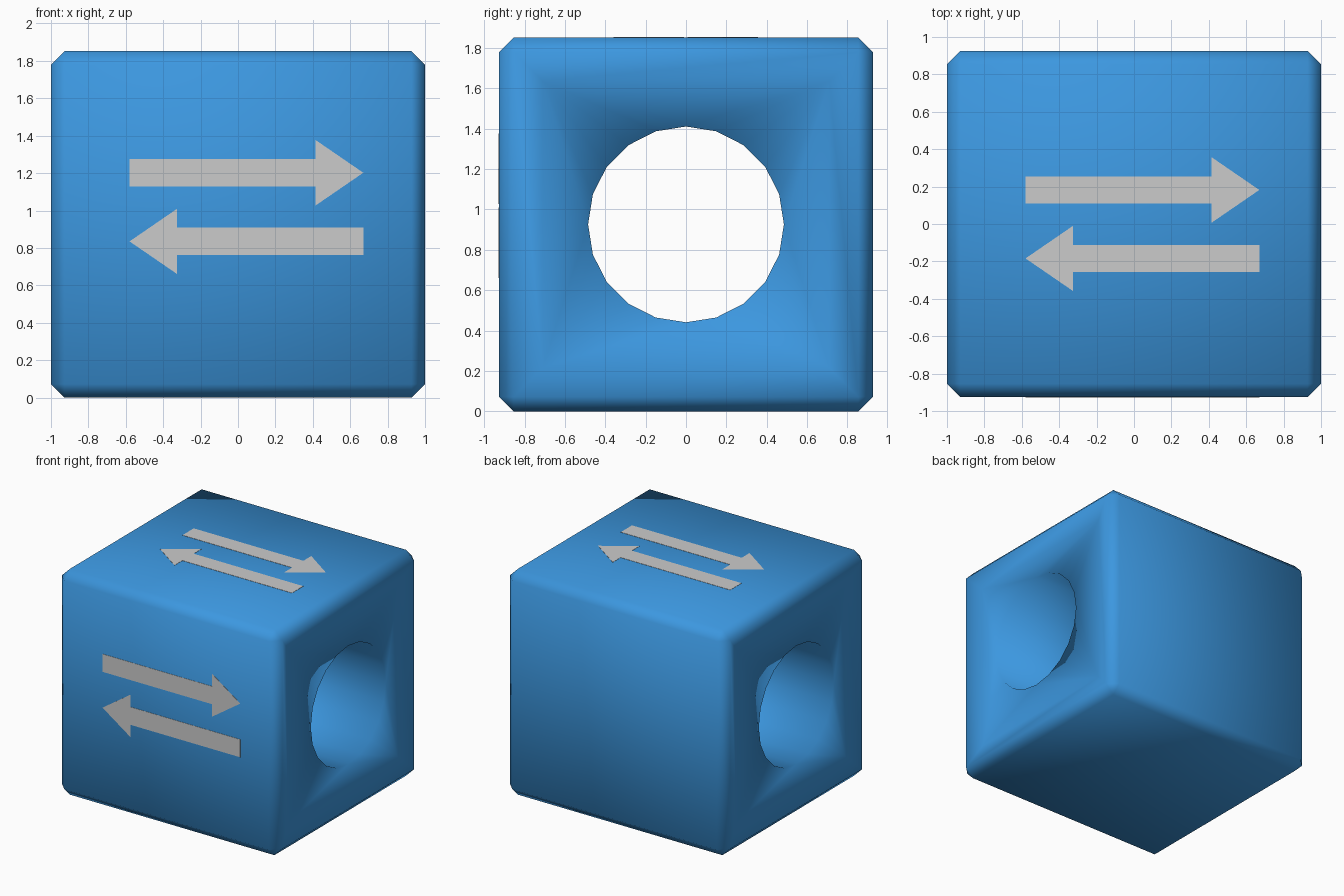
import bpy, bmesh, math
from mathutils import Matrix

if "Cube" in bpy.data.objects:
    bpy.data.objects.remove(bpy.data.objects["Cube"])

HALF = 0.926        # half height / depth of the block
BEVEL = 0.072
RING, RING_X = 0.65, 0.957   # sunken square around each hole
RADIUS, SIDES = 0.485, 20

blue = bpy.data.materials.new("blue")
blue.diffuse_color = (0.045, 0.31, 0.74, 1)
blue.use_nodes = True
blue.node_tree.nodes["Principled BSDF"].inputs["Base Color"].default_value = blue.diffuse_color


def add_object(name, bm, material=None):
    mesh = bpy.data.meshes.new(name)
    bm.to_mesh(mesh)
    bm.free()
    obj = bpy.data.objects.new(name, mesh)
    bpy.context.collection.objects.link(obj)
    if material:
        mesh.materials.append(material)
    return obj


# Chamfered block
bm = bmesh.new()
bmesh.ops.create_cube(bm, size=2, matrix=Matrix.Translation((0, 0, HALF))
                      @ Matrix.Diagonal((1, HALF, HALF, 1)))
bmesh.ops.bevel(bm, geom=bm.edges[:], offset=BEVEL, offset_type='OFFSET',
                segments=1, profile=0.5, affect='EDGES')
bm.normal_update()

# Each end dips to a sunken square, then rises again to the rim of the hole
ends = [f for f in bm.faces if abs(f.normal.x) > 0.99]
bmesh.ops.inset_individual(bm, faces=ends, thickness=HALF - BEVEL - RING)
rims = []
for end in ends:
    side = math.copysign(1, end.calc_center_median().x)
    corners = sorted(end.verts, key=lambda v: math.atan2(v.co.z - HALF, v.co.y) % math.tau)
    for v in corners:
        v.co.x = side * RING_X
    bmesh.ops.delete(bm, geom=[end], context='FACES_ONLY')
    rim = [bm.verts.new((side, RADIUS * math.cos(a), HALF + RADIUS * math.sin(a)))
           for a in (math.tau * i / SIDES for i in range(SIDES))]
    quarter = SIDES // 4
    for i in range(SIDES):
        bm.faces.new((rim[i], rim[(i + 1) % SIDES], corners[i // quarter]))
    for k in range(4):
        bm.faces.new((corners[k - 1], corners[k], rim[k * quarter]))
    rims.append(rim)

# Round hole through the block
for i in range(SIDES):
    j = (i + 1) % SIDES
    bm.faces.new((rims[0][i], rims[0][j], rims[1][j], rims[1][i]))
bmesh.ops.recalc_face_normals(bm, faces=bm.faces[:])
for f in bm.faces:
    f.smooth = True
add_object("block", bm, blue)


# Flat arrows on the front and the top
def add_arrow(name, centre, direction, matrix):
    tail, neck, tip = -0.625, 0.37, 0.625
    outline = [(tail, -0.073), (neck, -0.073), (neck, -0.175), (tip, 0),
               (neck, 0.175), (neck, 0.073), (tail, 0.073)]
    bm = bmesh.new()
    face = bm.faces.new([bm.verts.new((0.045 + direction * u, centre + v, -0.006))
                         for u, v in outline])
    raised = bmesh.ops.extrude_face_region(bm, geom=[face])["geom"]
    for v in raised:
        if isinstance(v, bmesh.types.BMVert):
            v.co.z = 0.002
    bmesh.ops.recalc_face_normals(bm, faces=bm.faces[:])
    bm.transform(matrix)
    add_object(name, bm)


front = Matrix.Translation((0, -HALF, 0)) @ Matrix.Rotation(math.pi / 2, 4, 'X')
top = Matrix.Translation((0, 0, 2 * HALF))
for side, matrix, upper, lower in (("front", front, 1.202, 0.835),
                                   ("top", top, 0.182, -0.184)):
    add_arrow(side + "_arrow_right", upper, 1, matrix)
    add_arrow(side + "_arrow_left", lower, -1, matrix)
